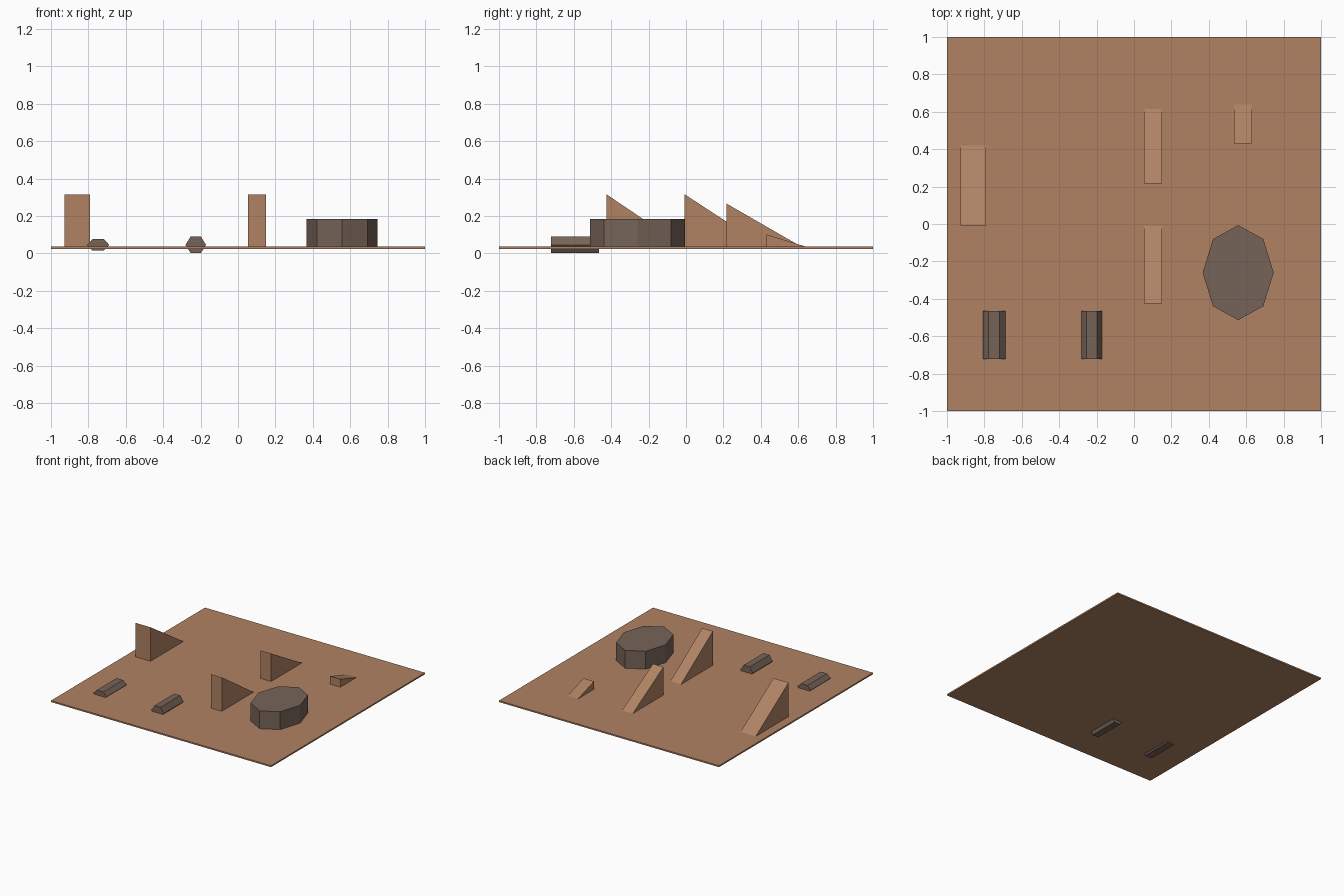
import bpy, math

if "Cube" in bpy.data.objects:
    bpy.data.objects.remove(bpy.data.objects["Cube"])


def material(name, rgb):
    m = bpy.data.materials.new(name)
    m.diffuse_color = (*rgb, 1)
    m.use_nodes = True
    m.node_tree.nodes["Principled BSDF"].inputs["Base Color"].default_value = m.diffuse_color
    return m


EARTH = material("brown_earth", (0.434, 0.225, 0.127))
STONE = material("grey_brown_stone", (0.181, 0.127, 0.098))


def prism(name, profile, axis, lo, hi, mat):
    """Extrude a counter-clockwise 2D profile from lo to hi along an axis."""
    place = {"x": lambda a, b, t: (t, a, b),
             "y": lambda a, b, t: (b, t, a),
             "z": lambda a, b, t: (a, b, t)}[axis]
    n = len(profile)
    verts = [place(a, b, t) for t in (lo, hi) for a, b in profile]
    faces = [tuple(reversed(range(n))), tuple(range(n, 2 * n))]
    faces += [(i, (i + 1) % n, n + (i + 1) % n, n + i) for i in range(n)]
    mesh = bpy.data.meshes.new(name)
    mesh.from_pydata(verts, [], faces)
    mesh.materials.append(mat)
    obj = bpy.data.objects.new(name, mesh)
    bpy.context.collection.objects.link(obj)
    return obj


def ring(ca, cb, ra, rb, n, start=0):
    return [(ca + ra * math.cos(start + math.tau * i / n),
             cb + rb * math.sin(start + math.tau * i / n)) for i in range(n)]


GROUND = 0.037

# Thin square ground slab
prism("ground_slab", [(-1, -1), (1, -1), (1, 1), (-1, 1)], "z", 0.025, GROUND, EARTH)

# Ramps: steep face to the front, sloping down to the back
for i, (x0, x1, y0, y1, top) in enumerate([
        (-0.928, -0.79, -0.007, 0.422, 0.316),
        (0.053, 0.15, 0.216, 0.617, 0.267),
        (0.053, 0.15, -0.425, -0.01, 0.316),
        (0.535, 0.63, 0.43, 0.642, 0.102)]):
    prism(f"ramp_{i + 1}", [(y0, GROUND - 0.001), (y1, GROUND - 0.001), (y0, top)],
          "x", x0, x1, EARTH)

# Eight-sided oval platform
prism("oval_platform", ring(0.557, -0.26, 0.19, 0.254, 8), "z", GROUND - 0.001, 0.184, STONE)

# Half-buried six-sided logs lying front to back (profile is z, x)
for i, (x, rx, hz) in enumerate([(-0.748, 0.06, 0.031), (-0.226, 0.055, 0.044)]):
    prism(f"log_{i + 1}", ring(0.046, x, hz / math.sin(math.pi / 3), rx, 6, math.pi / 2),
          "y", -0.722, -0.465, STONE)
